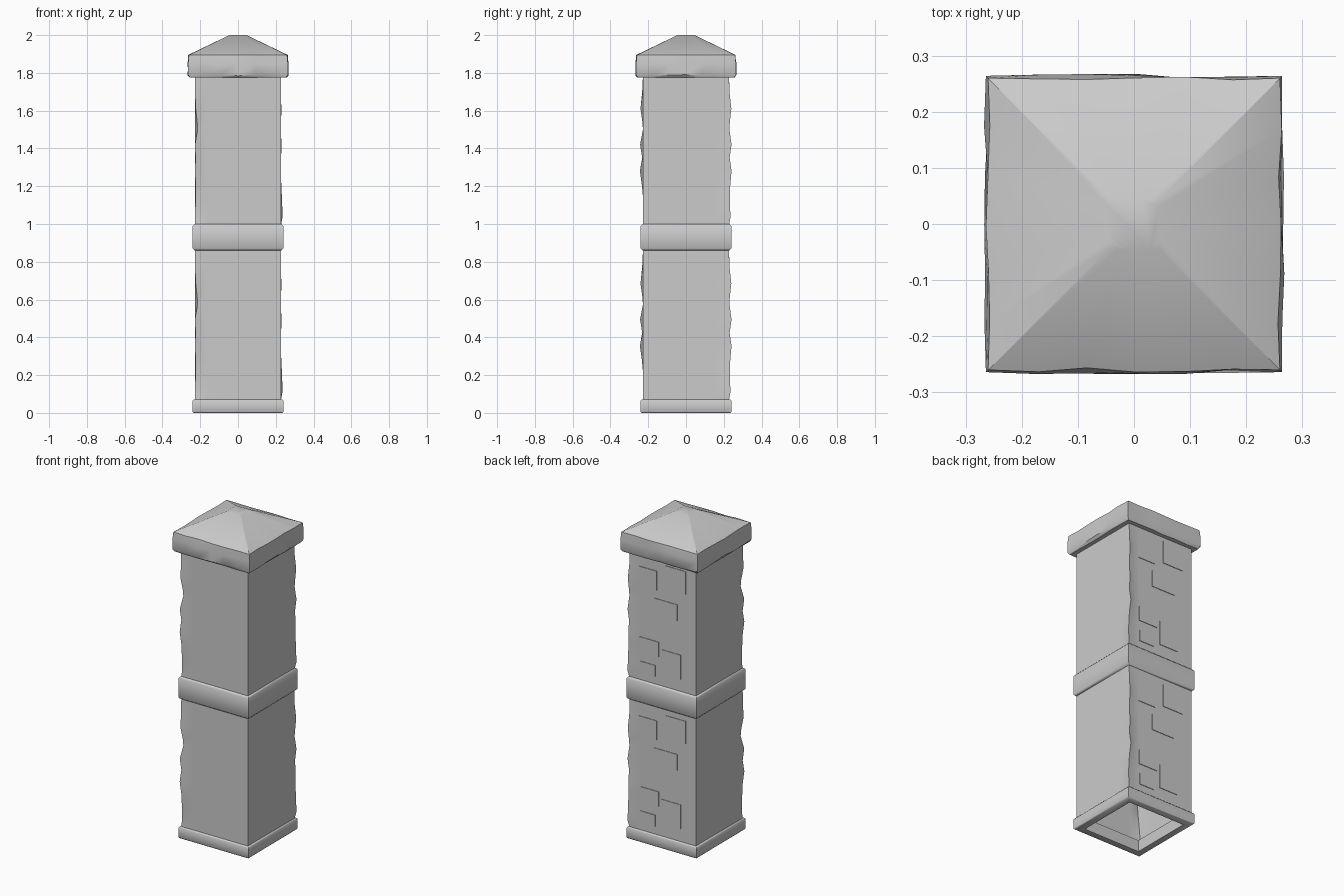
import bpy, bmesh, random
from mathutils import Vector

if "Cube" in bpy.data.objects:
    bpy.data.objects.remove(bpy.data.objects["Cube"])


def square(half, n):
    """Points of a square outline, n per side, counter-clockwise from (-,-)."""
    c = [(-half, -half), (half, -half), (half, half), (-half, half)]
    return [Vector(c[k]).lerp(Vector(c[(k + 1) % 4]), i / n)
            for k in range(4) for i in range(n)]


def stack(name, profile, n=1, close_top=False, loop=False, move=None, angle=30):
    """Skin square outlines given as (half width, z)."""
    bm = bmesh.new()
    rings = []
    for level, (half, z) in enumerate(profile):
        ring = []
        for i, p in enumerate(square(half, n)):
            co = Vector((p.x, p.y, z))
            if move:
                co += Vector(move(level, i))
            ring.append(bm.verts.new(co))
        rings.append(ring)
    pairs = list(zip(rings, rings[1:]))
    if loop:
        pairs.append((rings[-1], rings[0]))
    for a, b in pairs:
        m = len(a)
        for i in range(m):
            bm.faces.new((a[i], a[(i + 1) % m], b[(i + 1) % m], b[i]))
    if close_top:
        bm.faces.new(rings[-1])
    bmesh.ops.recalc_face_normals(bm, faces=bm.faces)
    me = bpy.data.meshes.new(name)
    bm.to_mesh(me)
    bm.free()
    ob = bpy.data.objects.new(name, me)
    bpy.context.collection.objects.link(ob)
    bpy.ops.object.select_all(action='DESELECT')
    ob.select_set(True)
    bpy.context.view_layer.objects.active = ob
    bpy.ops.object.shade_smooth_by_angle(angle=angle * 0.01745)
    return ob


# Worn shaft: two opposite corners are chipped, the other two are straight
Z = [0.995, 1.04, 1.10, 1.20, 1.28, 1.35, 1.42, 1.50, 1.54, 1.61, 1.70, 1.785]
WEAR_A = [0.0, 0.008, 0.004, -0.005, -0.016, -0.004, -0.015, 0.0, -0.003, -0.013, -0.004, 0.0]
WEAR_B = [0.0, 0.008, 0.004, 0.006, 0.013, 0.003, 0.013, 0.002, 0.004, 0.012, 0.002, 0.0]
IN_X = [0.0, 0.0, 0.002, 0.004, 0.0, 0.003, 0.0, 0.014, 0.012, 0.004, 0.0, 0.0]
OUT_X = [0.0, 0.008, 0.006, 0.002, -0.003, 0.0, 0.003, -0.002, 0.0, 0.002, -0.002, 0.0]
N = 12


def shaft_wear(level, i):
    if i == 0:
        return (IN_X[level], WEAR_A[level], 0)
    if i == 2 * N:
        return (OUT_X[level], WEAR_B[level], 0)
    return (0, 0, 0)


upper = stack("upper_shaft", [(0.228, z) for z in Z], n=N, move=shaft_wear)
shafts = [upper, upper.copy()]
shafts[1].name = "lower_shaft"
shafts[1].location.z = -0.925
bpy.context.collection.objects.link(shafts[1])

# Shallow raised stones on the back: x, z, width, height
STONES = [(0.10, 1.64, 0.12, 0.12), (-0.09, 1.68, 0.14, 0.14),
          (-0.02, 1.48, 0.16, 0.10), (0.09, 1.22, 0.13, 0.09),
          (-0.06, 1.15, 0.13, 0.15), (0.10, 1.08, 0.10, 0.07)]
bm = bmesh.new()
for x, z, w, h in STONES:
    for drop in (0, 0.925):
        r = bmesh.ops.create_cube(bm, size=1)
        for v in r['verts']:
            v.co = Vector((x + v.co.x * w, 0.2275 + v.co.y * 0.008,
                           z - drop + v.co.z * h))
me = bpy.data.meshes.new("back_stones")
bm.to_mesh(me)
bm.free()
bpy.context.collection.objects.link(bpy.data.objects.new("back_stones", me))

# Base and middle bands: hollow rings with softened outer edges
for name, z0, z1, b in (("base_band", 0.0, 0.072, 0.006), ("middle_band", 0.86, 1.0, 0.01)):
    stack(name, [(0.195, z0), (0.24 - b, z0), (0.24, z0 + b), (0.24, z1 - b),
                 (0.24 - b, z1), (0.195, z1)], loop=True, angle=50)

# Cap: uneven chipped slab with a truncated pyramid roof
rng = random.Random(4)


def cap_wear(level, i):
    if level in (0, 5) or i % 6 == 0:
        return (0, 0, 0)
    s = 0.004
    return (rng.uniform(-s, s), rng.uniform(-s, s),
            rng.uniform(-0.006, 0.006) if level in (2, 3) else 0)


stack("cap", [(0.215, 1.775), (0.255, 1.775), (0.264, 1.79), (0.264, 1.85),
              (0.26, 1.895), (0.045, 2.0)], n=6, close_top=True, move=cap_wear, angle=35)
